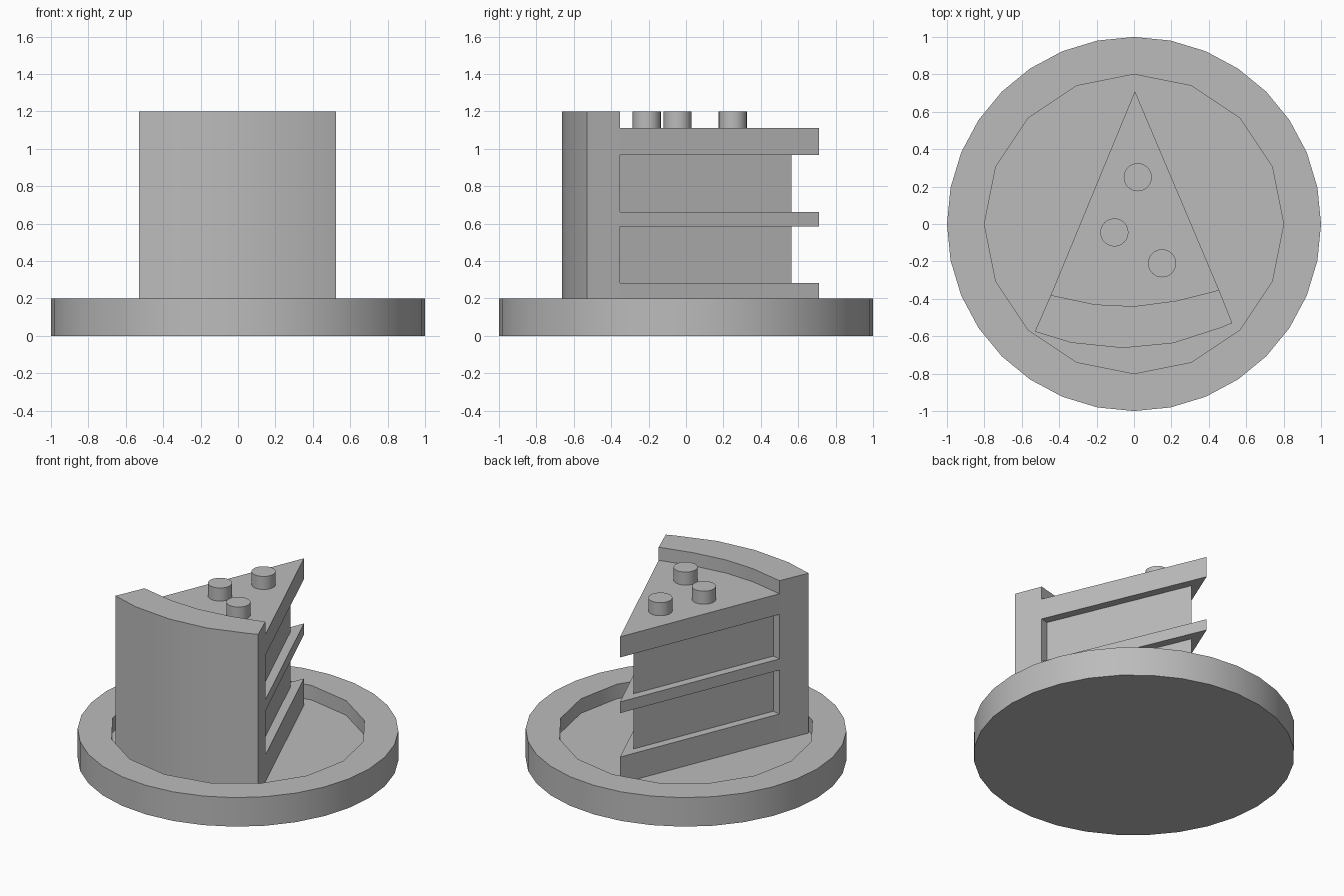
import bpy
import bmesh
from math import radians
from mathutils import Matrix, Vector

# Remove the default cube
cube = bpy.data.objects.get("Cube")
if cube:
    bpy.data.objects.remove(cube, do_unlink=True)

GREY = (0.5, 0.5, 0.5, 1)
grey = bpy.data.materials.new("plain grey")
grey.use_nodes = True
grey.diffuse_color = GREY
grey.node_tree.nodes["Principled BSDF"].inputs["Base Color"].default_value = GREY


def finish(name, bm):
    """Turn a bmesh into a named object with smooth curves and sharp edges."""
    bmesh.ops.recalc_face_normals(bm, faces=bm.faces)
    mesh = bpy.data.meshes.new(name)
    bm.to_mesh(mesh)
    bm.free()
    mesh.materials.append(grey)
    obj = bpy.data.objects.new(name, mesh)
    bpy.context.collection.objects.link(obj)
    smooth(obj)
    return obj


def smooth(obj):
    bpy.ops.object.select_all(action="DESELECT")
    obj.select_set(True)
    bpy.context.view_layer.objects.active = obj
    bpy.ops.object.shade_smooth_by_angle(angle=radians(30))


def disc(name, centre, radius, low, high, sides):
    bm = bmesh.new()
    place = Matrix.Translation((*centre, (low + high) / 2))
    bmesh.ops.create_cone(bm, cap_ends=True, segments=sides, radius1=radius,
                          radius2=radius, depth=high - low, matrix=place)
    return finish(name, bm)


def prism(name, outline, low, high):
    bm = bmesh.new()
    base = bm.faces.new([bm.verts.new((p[0], p[1], low)) for p in outline])
    made = bmesh.ops.extrude_face_region(bm, geom=[base])["geom"]
    top = [v for v in made if isinstance(v, bmesh.types.BMVert)]
    bmesh.ops.translate(bm, verts=top, vec=(0, 0, high - low))
    return finish(name, bm)


# Plate with a shallow, coarser recess
FLOOR = 0.1
plate = disc("plate", (0, 0), 1, 0, 0.2, 32)
cutter = disc("plate_cutter", (0, 0), 0.8, FLOOR, 0.4, 16)
cutter.hide_render = True
cut = plate.modifiers.new("recess", "BOOLEAN")
cut.object = cutter
cut.solver = "EXACT"
bpy.context.view_layer.objects.active = plate
bpy.ops.object.modifier_apply(modifier=cut.name)
bpy.data.objects.remove(cutter, do_unlink=True)
smooth(plate)

# Plan of the slice: tip, outer crust curve and inner crust curve
tip = Vector((0.005, 0.71))
outer = [Vector(p) for p in ((-0.53, -0.575), (-0.335, -0.635), (-0.06, -0.663),
                             (0.21, -0.637), (0.47, -0.553), (0.525, -0.53))]
inner = [Vector(p) for p in ((-0.445, -0.38), (-0.21, -0.43), (0, -0.44),
                             (0.23, -0.41), (0.455, -0.353))]

# Crust stands the full height and forms the raised rim
prism("back_icing", outer + inner[::-1], FLOOR, 1.2)

# Icing layers reach the full wedge outline
for name, low, high in (("bottom_icing", FLOOR, 0.283),
                        ("middle_icing", 0.585, 0.662),
                        ("top_icing", 0.968, 1.11)):
    prism(name, [tip] + inner, low, high)

# Sponge layers are the same wedge, slid back from the tip
setback = Vector((0, -0.145))
sponge = [tip + setback, inner[0] + setback, inner[-1] + setback]
for name, low, high in (("lower_sponge", 0.283, 0.585),
                        ("upper_sponge", 0.662, 0.968)):
    prism(name, sponge, low, high)

# Round toppings
for i, centre in enumerate(((0.02, 0.25), (-0.105, -0.045), (0.15, -0.21))):
    disc(f"topping_{i + 1}", centre, 0.075, 1.11, 1.2, 32)
